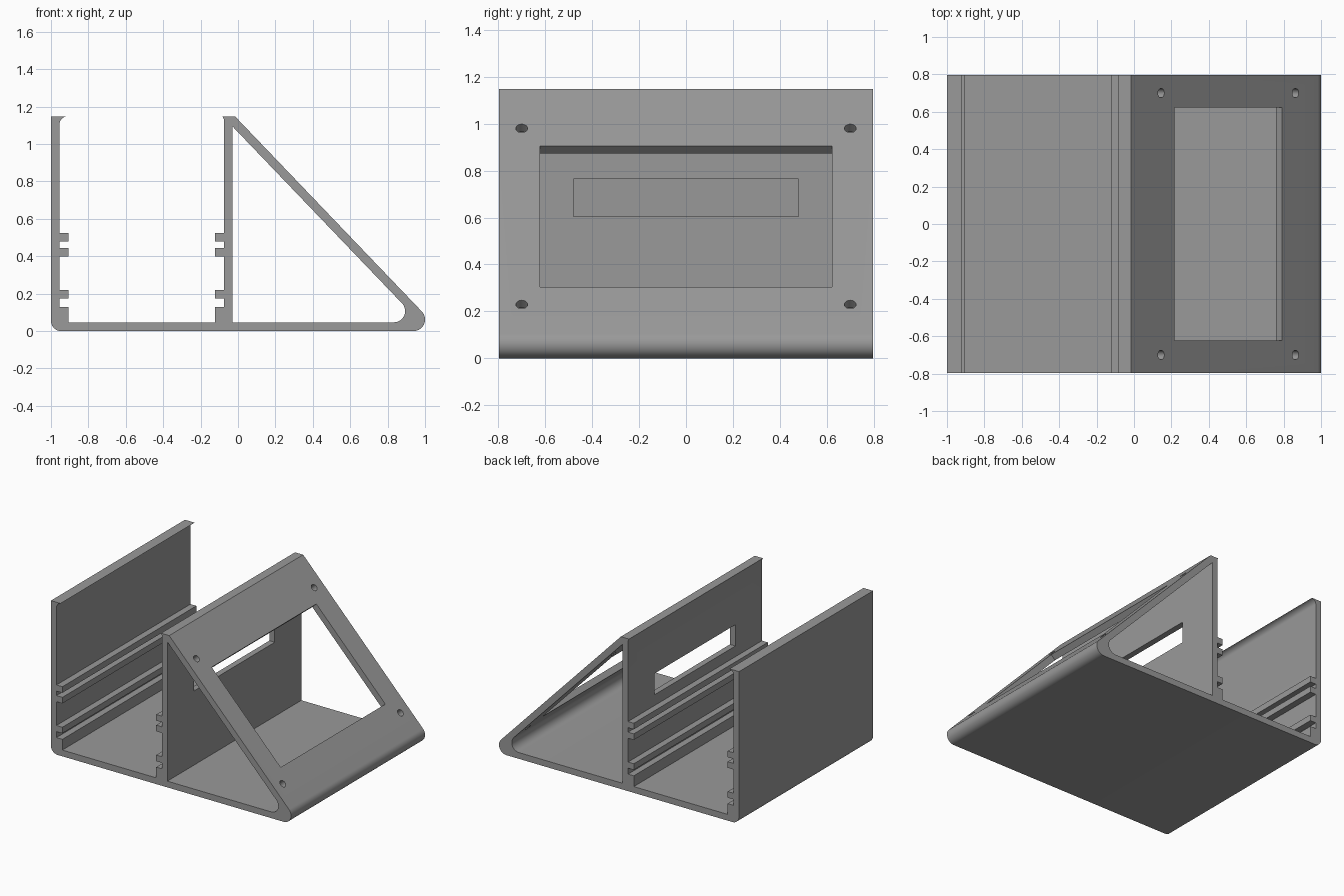
import bpy, bmesh, math
from mathutils import Matrix, Vector

if "Cube" in bpy.data.objects:
    bpy.data.objects.remove(bpy.data.objects["Cube"])

TOP, HALF, T = 1.147, 0.797, 0.047      # height, half depth, wall thickness
tilt = math.atan2(0.60, 0.575)          # slope of the sloping panel
along = Vector((math.cos(tilt), 0, -math.sin(tilt)))
normal = Vector((math.sin(tilt), 0, math.cos(tilt)))

grey = bpy.data.materials.new("grey plastic")
grey.diffuse_color = (0.32, 0.32, 0.32, 1)
grey.use_nodes = True
grey.node_tree.nodes["Principled BSDF"].inputs["Base Color"].default_value = grey.diffuse_color


def arc(cx, cz, r, a0, a1, n=12):
    """Points on an arc, angles in degrees."""
    angles = [math.radians(a0 + (a1 - a0) * i / n) for i in range(n + 1)]
    return [(cx + r * math.cos(a), cz + r * math.sin(a)) for a in angles]


def finish(name, bm):
    bmesh.ops.recalc_face_normals(bm, faces=bm.faces)
    me = bpy.data.meshes.new(name)
    bm.to_mesh(me)
    bm.free()
    me.materials.append(grey)
    ob = bpy.data.objects.new(name, me)
    bpy.context.collection.objects.link(ob)
    return ob


def prism(name, pts, half):
    """Extrude an x-z profile along y."""
    bm = bmesh.new()
    face = bm.faces.new([bm.verts.new((x, -half, z)) for x, z in pts])
    res = bmesh.ops.extrude_face_region(bm, geom=[face])
    verts = [v for v in res["geom"] if isinstance(v, bmesh.types.BMVert)]
    bmesh.ops.translate(bm, verts=verts, vec=(0, 2 * half, 0))
    return finish(name, bm)


def box(name, size, matrix):
    bm = bmesh.new()
    bmesh.ops.create_cube(bm, size=1, matrix=matrix @ Matrix.Diagonal((*size, 1)))
    return finish(name, bm)


def rails(wall, tip):
    """Card guide steps on a wall, from the floor upward."""
    pts = [(tip, T), (tip, 0.128), (wall, 0.128)]
    for z0, z1 in ((0.173, 0.219), (0.398, 0.444), (0.478, 0.524)):
        pts += [(wall, z0), (tip, z0), (tip, z1), (wall, z1)]
    return pts


# Outer section: floor, two upright walls with card guides, sloping panel
slope_end = 90 - math.degrees(tilt)
ang = math.degrees(math.atan2(normal.z, normal.x))
outline = arc(-0.945, 0.055, 0.055, 180, 270)
outline += arc(0.938, 0.062, 0.062, -90, ang, 20)
outline += [(-0.015, TOP), (-0.083, TOP), (-0.075, 1.133)]
outline += rails(-0.075, -0.123)[::-1]
outline += rails(-0.954, -0.905)
outline += arc(-0.914, 1.107, 0.04, 180, 98, 8)
outline += [(-0.92, TOP), (-1, TOP)]
body = prism("enclosure_body", outline, HALF)

# Hollow behind the sloping panel, rounded at the toe
r = 0.06
cz = T + r
cx = -0.015 + ((TOP - cz) * normal.z - (T + r)) / normal.x
peak = TOP - (T - 0.015 * normal.x) / normal.z
hollow = [(-0.03, T)] + arc(cx, cz, r, -90, ang, 20) + [(-0.03, peak)]
cutters = [prism("hollow_cutter", hollow, HALF + 0.1)]

# Cable slot in the middle upright wall
cutters.append(box("slot_cutter", (0.12, 0.96, 0.16),
                   Matrix.Translation((-0.052, 0, 0.685))))


def on_slope(z, y):
    """Frame on the sloping panel, local z along its normal."""
    x = -0.015 + (TOP - z) * along.x / -along.z
    pos = Vector((x, y, z)) - normal * T / 2
    rot = Matrix((along, (0, 1, 0), normal)).transposed().to_4x4()
    return Matrix.Translation(pos) @ rot


# Screen opening and four screw holes in the sloping panel
cutters.append(box("screen_cutter", (0.6 / math.sin(tilt), 1.245, 0.1),
                   on_slope(0.605, 0)))
for z in (0.23, 0.98):
    for y in (-0.70, 0.70):
        bm = bmesh.new()
        bmesh.ops.create_cone(bm, cap_ends=True, segments=24, radius1=0.025,
                              radius2=0.025, depth=0.12, matrix=on_slope(z, y))
        cutters.append(finish("screw_hole_cutter", bm))

for c in cutters:
    c.hide_render = True
    mod = body.modifiers.new("cut", "BOOLEAN")
    mod.operation, mod.solver, mod.object = "DIFFERENCE", "EXACT", c

# Apply the cuts and remove the helpers
bpy.context.view_layer.update()
cut = bpy.data.meshes.new_from_object(
    body.evaluated_get(bpy.context.evaluated_depsgraph_get()))
body.modifiers.clear()
body.data = cut
for c in cutters:
    bpy.data.objects.remove(c)

bpy.context.view_layer.objects.active = body
body.select_set(True)
bpy.ops.object.shade_smooth_by_angle(angle=math.radians(30))
